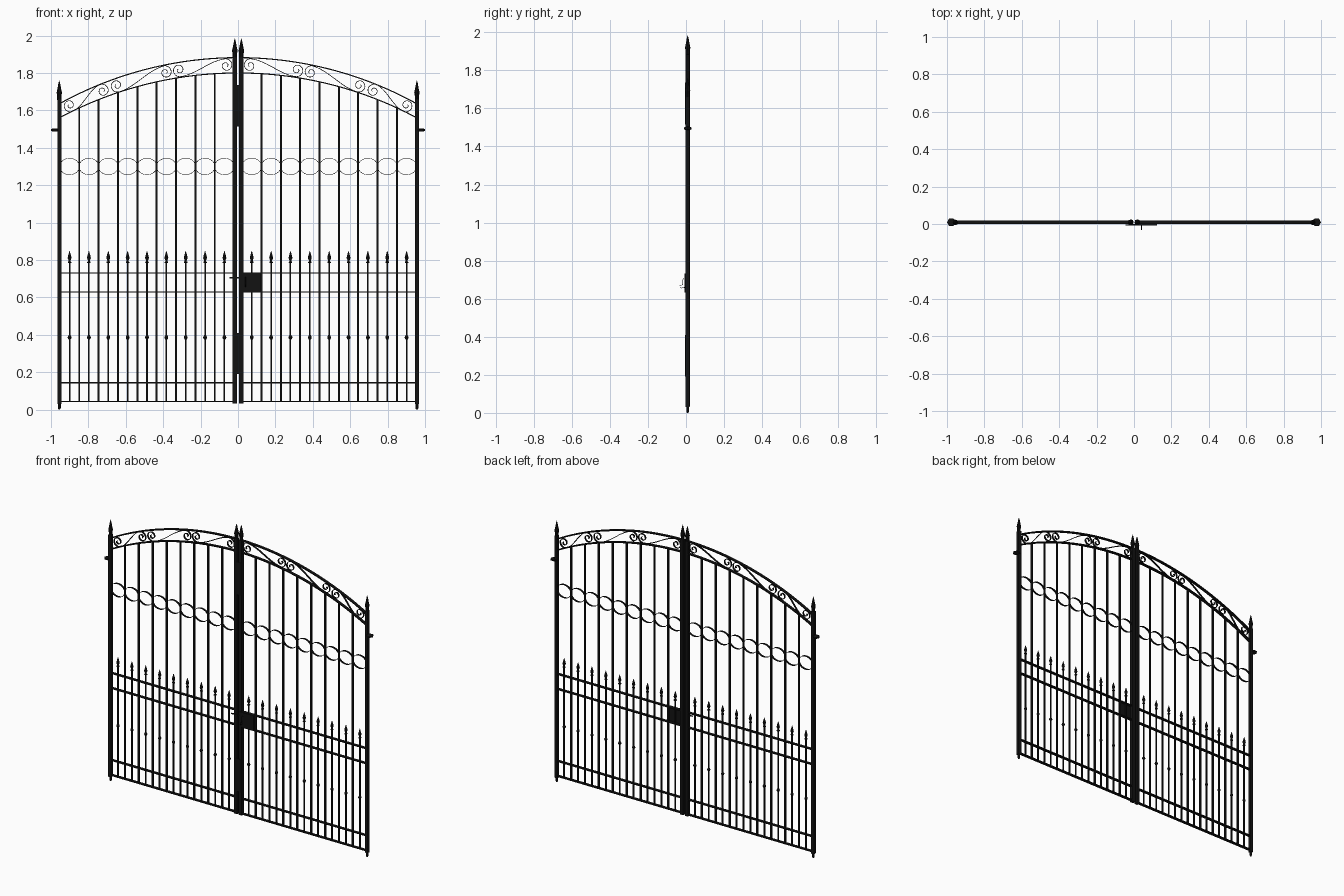
import bpy, bmesh, math
from mathutils import Vector, Matrix

if "Cube" in bpy.data.objects:
    bpy.data.objects.remove(bpy.data.objects["Cube"])

iron = bpy.data.materials.new("black_iron")
iron.use_nodes = True
COLOUR = (0.006, 0.006, 0.006, 1)
iron.diffuse_color = COLOUR
iron.node_tree.nodes["Principled BSDF"].inputs["Base Color"].default_value = COLOUR

CX, GY = 0.0005, 0.009      # gate centre line and mid plane
STEP, FIRST = 0.1035, 0.073  # infill bar spacing and first offset
SPAN, POST_IN = 0.956, 0.0175

# Tip outlines as (radius, height) fractions
SPEAR = ((0.6, 0), (1, 0.04), (1, 0.1), (0.55, 0.16), (0.6, 0.24),
         (1.1, 0.42), (0.8, 0.62), (0.3, 0.88), (0.04, 1))
SPIRE = ((0.85, 0), (0.85, 0.2), (1.1, 0.38), (0.75, 0.58), (0.35, 0.86), (0.04, 1))


def finish(name, bm, smooth=False):
    bmesh.ops.recalc_face_normals(bm, faces=bm.faces)
    mesh = bpy.data.meshes.new(name)
    bm.to_mesh(mesh)
    bm.free()
    mesh.materials.append(iron)
    obj = bpy.data.objects.new(name, mesh)
    bpy.context.collection.objects.link(obj)
    if smooth:
        bpy.context.view_layer.objects.active = obj
        obj.select_set(True)
        bpy.ops.object.shade_smooth_by_angle()
        obj.select_set(False)


def box(bm, x0, x1, y0, y1, z0, z1):
    centre = Vector(((x0 + x1) / 2, (y0 + y1) / 2, (z0 + z1) / 2))
    size = Matrix.Diagonal((x1 - x0, y1 - y0, z1 - z0, 1))
    bmesh.ops.create_cube(bm, size=1, matrix=Matrix.Translation(centre) @ size)


def bar(bm, x, half, z0, z1):
    box(bm, x - half, x + half, GY - half, GY + half, z0, z1)


def lathe(bm, x, profile, sides=10):
    """Turn (radius, height) pairs about a vertical axis."""
    rings = []
    for r, z in profile:
        rings.append([bm.verts.new((x + r * math.cos(a), GY + r * math.sin(a), z))
                      for a in (math.tau * i / sides for i in range(sides))])
    for low, high in zip(rings, rings[1:]):
        for i in range(sides):
            j = (i + 1) % sides
            bm.faces.new((low[i], low[j], high[j], high[i]))
    bm.faces.new(rings[0])
    bm.faces.new(rings[-1])


def tip(bm, x, z, width, height, shape):
    lathe(bm, x, [(r * width, z + h * height) for r, h in shape])


def ribbon(bm, path, thick, depth, closed=False):
    """Sweep a flat strip along (x, z) points."""
    pts = [Vector(p) for p in path]
    n, rows = len(pts), []
    for i, p in enumerate(pts):
        a = pts[i - 1] if closed or i else p
        b = pts[(i + 1) % n] if closed or i < n - 1 else p
        t = (b - a).normalized()
        side = Vector((-t.y, t.x)) * thick / 2
        corners = ((1, 1), (1, -1), (-1, -1), (-1, 1))
        rows.append([bm.verts.new((p.x + s * side.x, GY + d * depth / 2, p.y + s * side.y))
                     for s, d in corners])
    for i in range(n if closed else n - 1):
        a, b = rows[i], rows[(i + 1) % n]
        for k in range(4):
            m = (k + 1) % 4
            bm.faces.new((a[k], a[m], b[m], b[k]))
    if not closed:
        bm.faces.new(rows[0])
        bm.faces.new(rows[-1])


def arch(x, top, end):
    """Height of a circular arch at offset x."""
    drop = top - end
    radius = (SPAN ** 2 + drop ** 2) / (2 * drop)
    return top - radius + math.sqrt(radius ** 2 - x * x)


def upper(x):
    return arch(x, 1.882, 1.635)


def lower(x):
    return arch(x, 1.8, 1.56)


def s_scroll(x0, x1, radius=0.036):
    """Two opposed open spirals joined by an easing stem."""
    a = Vector((x0, (upper(x0) + lower(x0)) / 2))
    b = Vector((x1, (upper(x1) + lower(x1)) / 2))
    t = (b - a).normalized()
    n = Vector((-t.y, t.x))
    turns, count = 1.4 * math.tau, 36
    curl = []
    for i in range(count + 1):
        f = i / count
        ang = turns * (1 - f)
        curl.append((t * -math.sin(ang) + n * math.cos(ang)) * radius * (0.2 + 0.8 * f))
    stem = []
    for i in range(1, 12):
        f = i / 12
        ease = f * f * (3 - 2 * f)
        stem.append(a.lerp(b, f) + n * radius * (1 - 2 * ease))
    return [a + c for c in curl] + stem + [b - c for c in reversed(curl)]


def mirror_x(path, side):
    return [(CX + side * p[0], p[1]) for p in path]


for side, label in ((1, "left"), (-1, "right")):
    # Outer post with foot and spire, inner post with spire
    bm = bmesh.new()
    xo, xi = CX + side * SPAN, CX + side * POST_IN
    bar(bm, xo, 0.0105, 0.03, 1.66)
    lathe(bm, xo, ((0.004, 0), (0.008, 0.008), (0.008, 0.032)))
    tip(bm, xo, 1.655, 0.013, 0.105, SPIRE)
    finish(label + "_outer_post", bm)
    bm = bmesh.new()
    bar(bm, xi, 0.0115, 0.034, 1.885)
    tip(bm, xi, 1.88, 0.0135, 0.104, SPIRE)
    finish(label + "_inner_post", bm)

    # Horizontal flat rails
    bm = bmesh.new()
    for z in (0.043, 0.144, 0.629, 0.73):
        box(bm, min(xi, xo), max(xi, xo), GY - 0.01, GY + 0.01, z - 0.003, z + 0.003)
    finish(label + "_rails", bm)

    # Tall bars reaching the arch
    bm = bmesh.new()
    for i in range(8):
        off = FIRST + STEP * (i + 0.5)
        bar(bm, CX + side * off, 0.0052, 0.043, lower(off))
    finish(label + "_tall_bars", bm)

    # Short bars with knobs and spear tips
    bm = bmesh.new()
    for i in range(9):
        x = CX + side * (FIRST + STEP * i)
        bar(bm, x, 0.0042, 0.043, 0.8)
        tip(bm, x, 0.783, 0.0095, 0.066, SPEAR)
        lathe(bm, x, ((0.005, 0.374), (0.01, 0.383), (0.01, 0.389), (0.005, 0.398)))
    finish(label + "_short_bars", bm)

    # Arched top strips
    bm = bmesh.new()
    offsets = [POST_IN + (SPAN - POST_IN) * i / 32 for i in range(33)]
    for curve in (upper, lower):
        ribbon(bm, mirror_x([(o, curve(o)) for o in offsets], side), 0.006, 0.02)
    finish(label + "_arch_strips", bm, True)

    # Scrollwork inside the arch band
    bm = bmesh.new()
    for x0, x1 in ((0.064, 0.315), (0.388, 0.648), (0.724, 0.9)):
        ribbon(bm, mirror_x(s_scroll(x0, x1), side), 0.0035, 0.012)
    finish(label + "_arch_scrolls", bm, True)

    # Chain of linked rings between the tall bars
    bm = bmesh.new()
    for i in range(9):
        off = FIRST + STEP * i
        ring = [(off + 0.053 * math.cos(math.tau * k / 28),
                 1.3 + 0.044 * math.sin(math.tau * k / 28)) for k in range(28)]
        ribbon(bm, mirror_x(ring, side), 0.0025, 0.014, closed=True)
    finish(label + "_ring_chain", bm, True)

    # Pointed hinge collar on the outer post
    bm = bmesh.new()
    lathe(bm, side * 0.977, ((0.013, 1.486), (0.023, 1.491), (0.023, 1.499), (0.013, 1.504)), 6)
    box(bm, min(xo, side * 0.977), max(xo, side * 0.977), GY - 0.014, GY + 0.014, 1.49, 1.502)
    finish(label + "_hinge", bm)

# Cover plates closing the gap between the inner posts
bm = bmesh.new()
for z0, z1 in ((0.19, 0.41), (1.515, 1.735)):
    box(bm, -0.016, 0.026, -0.005, 0.001, z0, z1)
finish("gap_plates", bm)

# Lock plate and latch bolt
bm = bmesh.new()
box(bm, 0.014, 0.122, -0.007, 0.001, 0.632, 0.732)
finish("lock_plate", bm)
bm = bmesh.new()
box(bm, -0.045, 0.05, -0.008, -0.003, 0.701, 0.708)
finish("latch_bolt", bm)

# Hooked lever handle on the front of the lock
path = [(-0.004, 0.66), (-0.022, 0.656), (-0.031, 0.659), (-0.032, 0.67), (-0.017, 0.673),
        (-0.017, 0.69), (-0.015, 0.708)]
curve = bpy.data.curves.new("lock_handle", "CURVE")
curve.dimensions = "3D"
curve.bevel_depth = 0.0015
curve.bevel_resolution = 1
spline = curve.splines.new("POLY")
spline.points.add(len(path) - 1)
for point, (y, z) in zip(spline.points, path):
    point.co = (0.04, y, z, 1)
curve.materials.append(iron)
bpy.context.collection.objects.link(bpy.data.objects.new("lock_handle", curve))
